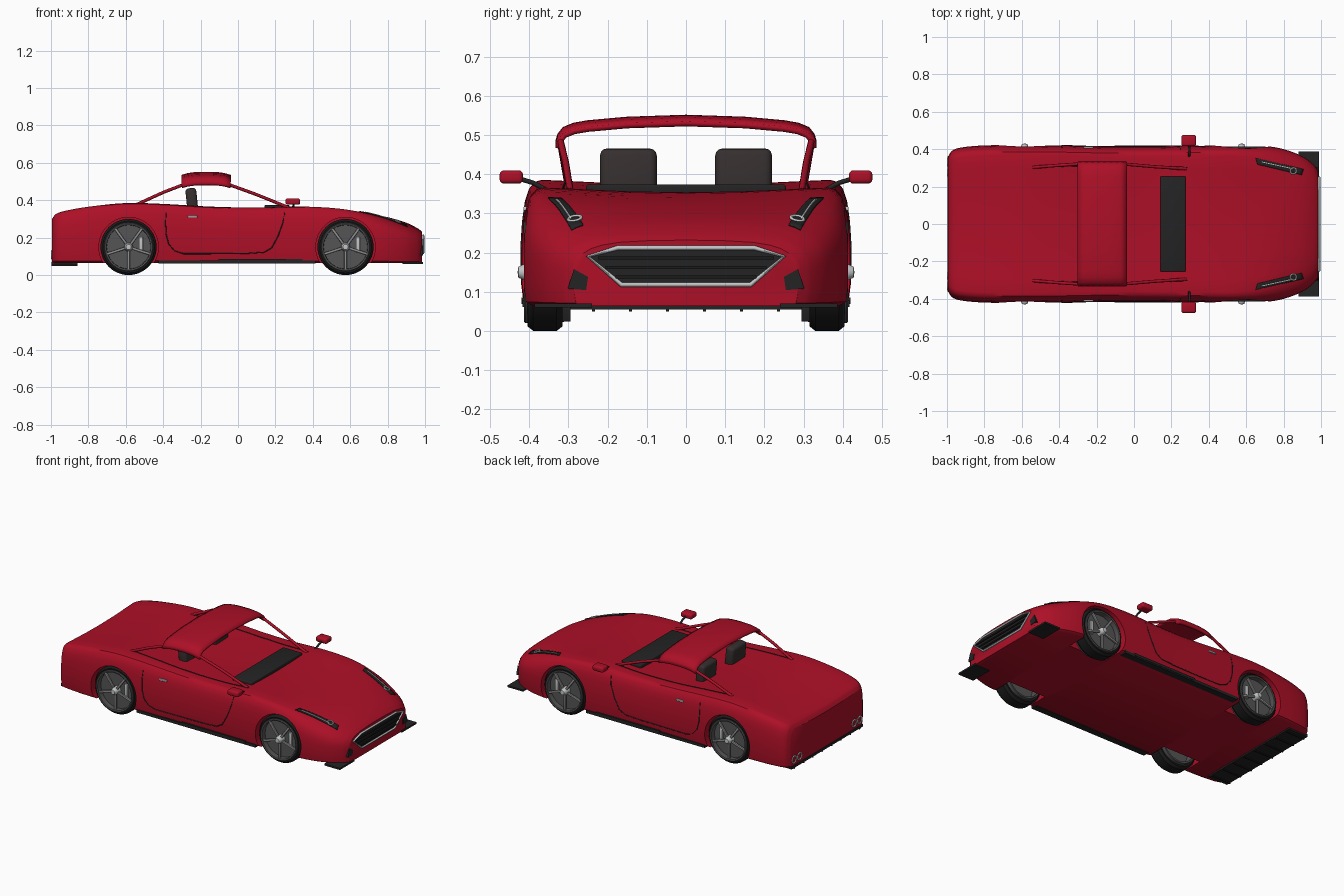
import bpy, bmesh, math
from mathutils import Vector, Matrix
from mathutils.bvhtree import BVHTree

if "Cube" in bpy.data.objects:
    bpy.data.objects.remove(bpy.data.objects["Cube"])


def material(name, color, rough=0.5):
    m = bpy.data.materials.new(name)
    m.use_nodes = True
    m.diffuse_color = (*color, 1)
    bsdf = next(n for n in m.node_tree.nodes if n.type == 'BSDF_PRINCIPLED')
    bsdf.inputs["Base Color"].default_value = (*color, 1)
    bsdf.inputs["Roughness"].default_value = rough
    return m


RED = material("red paint", (0.42, 0.005, 0.02))
BLACK = material("black trim", (0.017, 0.017, 0.017))
TYRE = material("tyre rubber", (0.011, 0.011, 0.011))
SEAT = material("dark leather", (0.036, 0.028, 0.028))
GREY = material("dark alloy", (0.09, 0.09, 0.09))
ALLOY = material("light alloy", (0.27, 0.27, 0.28))
CHROME = material("chrome", (0.55, 0.56, 0.57))


def finish(name, bm, mat, angle=35):
    me = bpy.data.meshes.new(name)
    bm.to_mesh(me)
    bm.free()
    ob = bpy.data.objects.new(name, me)
    bpy.context.collection.objects.link(ob)
    me.materials.append(mat)
    smooth(ob, angle)
    return ob


def smooth(ob, angle=35):
    bpy.ops.object.select_all(action='DESELECT')
    ob.select_set(True)
    bpy.context.view_layer.objects.active = ob
    bpy.ops.object.shade_smooth_by_angle(angle=math.radians(angle))


def box(name, center, size, mat, rot=0, bevel=0):
    bm = bmesh.new()
    bmesh.ops.create_cube(bm, size=1)
    bmesh.ops.scale(bm, vec=size, verts=bm.verts)
    if bevel:
        bmesh.ops.bevel(bm, geom=bm.edges[:], offset=bevel, segments=3, profile=0.5, affect='EDGES')
    bmesh.ops.transform(bm, matrix=Matrix.Translation(center) @ Matrix.Rotation(rot, 4, 'Y'), verts=bm.verts)
    return finish(name, bm, mat)


def tube(name, pts, radius, mat, cyclic=False):
    cu = bpy.data.curves.new(name, 'CURVE')
    cu.dimensions = '3D'
    cu.bevel_depth, cu.bevel_resolution, cu.use_fill_caps = radius, 2, True
    sp = cu.splines.new('POLY')
    sp.points.add(len(pts) - 1)
    for p, co in zip(sp.points, pts):
        p.co = (*co, 1)
    sp.use_cyclic_u = cyclic
    tmp = bpy.data.objects.new(name + "_path", cu)
    bpy.context.collection.objects.link(tmp)
    me = bpy.data.meshes.new_from_object(tmp.evaluated_get(bpy.context.evaluated_depsgraph_get()))
    bpy.data.objects.remove(tmp)
    ob = bpy.data.objects.new(name, me)
    bpy.context.collection.objects.link(ob)
    me.materials.clear()
    me.materials.append(mat)
    smooth(ob, 50)
    return ob


def lathe(name, profile, center, side, mat, steps=48):
    """Spin (offset, radius) points about the y axis through center."""
    bm = bmesh.new()
    vs = [bm.verts.new((r, o * side, 0)) for o, r in profile]
    edges = [bm.edges.new(p) for p in zip(vs, vs[1:])]
    bmesh.ops.spin(bm, geom=vs + edges, axis=(0, 1, 0), cent=(0, 0, 0), angle=math.tau, steps=steps)
    bmesh.ops.remove_doubles(bm, verts=bm.verts, dist=1e-5)
    bmesh.ops.recalc_face_normals(bm, faces=bm.faces)
    bmesh.ops.translate(bm, vec=center, verts=bm.verts)
    return finish(name, bm, mat)


def prism(name, yz, x0, x1, mat):
    bm = bmesh.new()
    f = bm.faces.new([bm.verts.new((x0, y, z)) for y, z in yz])
    ext = bmesh.ops.extrude_face_region(bm, geom=[f])["geom"]
    bmesh.ops.translate(bm, vec=(x1 - x0, 0, 0), verts=[v for v in ext if isinstance(v, bmesh.types.BMVert)])
    bmesh.ops.recalc_face_normals(bm, faces=bm.faces)
    return finish(name, bm, mat)


# Body shell: cross-sections lofted along x; keys are x, half width, top height
KEYS = [(-.995, .36, .30), (-.975, .39, .325), (-.93, .408, .342), (-.8, .42, .365), (-.6, .422, .385),
        (-.4, .42, .38), (-.15, .415, .365), (.1, .415, .36), (.35, .418, .366), (.55, .42, .355),
        (.7, .417, .335), (.8, .40, .312), (.9, .362, .28), (.96, .318, .25), (.985, .285, .232)]
SECTION = [(0, 0), (.94, 0), (.985, .04), (1, .2), (1, .5), (.99, .7), (.975, .83), (.95, .93),
           (.915, .985), (.87, 1), (.7, .99), (.35, .968), (0, .96)]
NOSE = SECTION[:5] + [(.99, .62), (.965, .72), (.92, .8), (.85, .87), (.76, .92), (.6, .965), (.35, .99), (0, 1)]
FLOOR = .064


def slope(i, k):
    a, b = KEYS[max(i - 1, 0)], KEYS[min(i + 1, len(KEYS) - 1)]
    return (b[k] - a[k]) / (b[0] - a[0])


def station(i, t):
    a, b = KEYS[i], KEYS[i + 1]
    d = b[0] - a[0]
    out = [a[0] + d * t]
    for k in (1, 2):
        out.append((2*t**3 - 3*t*t + 1) * a[k] + (t**3 - 2*t*t + t) * d * slope(i, k)
                   + (3*t*t - 2*t**3) * b[k] + (t**3 - t*t) * d * slope(i + 1, k))
    return out


def build_body():
    rings = [station(i, j / 4) for i in range(len(KEYS) - 1) for j in range(4)] + [KEYS[-1]]
    bm = bmesh.new()
    loops = []
    for x, w, top in rings:
        t = min(max((x - .5) / .45, 0), 1)
        t = t * t * (3 - 2 * t)
        half = [(w * (a[0] * (1 - t) + b[0] * t), FLOOR + (top - FLOOR) * (a[1] * (1 - t) + b[1] * t))
                for a, b in zip(SECTION, NOSE)]
        full = half + [(-y, z) for y, z in half[-2:0:-1]]
        loops.append([bm.verts.new((x, y, z)) for y, z in full])
    for a, b in zip(loops, loops[1:]):
        for k in range(len(a)):
            n = (k + 1) % len(a)
            bm.faces.new((a[k], a[n], b[n], b[k]))
    bm.faces.new(loops[0])
    bm.faces.new(loops[-1])
    bmesh.ops.recalc_face_normals(bm, faces=bm.faces)
    tree = BVHTree.FromBMesh(bm)
    return finish("body_shell", bm, RED), tree


body, surface = build_body()
WHEELS = [(x, s) for x in (-.585, .575) for s in (1, -1)]
WHEEL_Z = .15

# Wheel arches cut out of the shell
for x, s in WHEELS:
    cutter = lathe("arch_cutter", [(.27, 0), (.27, .159), (.5, .159), (.5, 0)], (x, 0, WHEEL_Z), s, RED, 64)
    mod = body.modifiers.new("arch", 'BOOLEAN')
    mod.operation, mod.solver, mod.object = 'DIFFERENCE', 'EXACT', cutter
    cut = bpy.data.meshes.new_from_object(body.evaluated_get(bpy.context.evaluated_depsgraph_get()))
    body.modifiers.clear()
    body.data = cut
    bpy.data.objects.remove(cutter)
smooth(body, 35)


def drape(p, direction, lift):
    d = Vector(direction)
    hit, normal, *_ = surface.ray_cast(Vector(p) - d * 2, d)
    return hit + normal * lift if hit else Vector(p)


def patch(name, corners, mat, lift=.003, nu=14, nv=4):
    """Thin plate laid onto the upper surface, from four (x, y) corners."""
    a, b, c, d = [Vector((*p, 0)) for p in corners]
    bm = bmesh.new()
    g = [[bm.verts.new(drape(a.lerp(b, i / nu).lerp(d.lerp(c, i / nu), j / nv), (0, 0, -1), lift))
          for j in range(nv + 1)] for i in range(nu + 1)]
    for i in range(nu):
        for j in range(nv):
            bm.faces.new((g[i][j], g[i + 1][j], g[i + 1][j + 1], g[i][j + 1]))
    bmesh.ops.recalc_face_normals(bm, faces=bm.faces)
    ob = finish(name, bm, mat)
    mod = ob.modifiers.new("thickness", 'SOLIDIFY')
    mod.thickness, mod.offset = .004, 0


def circle(n, r):
    return [(r * math.cos(math.tau * i / n), r * math.sin(math.tau * i / n)) for i in range(n)]


# Wheels
for x, s in WHEELS:
    c = Vector((x, .36 * s, WHEEL_Z))
    lathe("tyre", [(-.042, .12), (-.045, .138), (-.03, .15), (.03, .15), (.045, .138), (.042, .12)], c, s, TYRE)
    lathe("rim", [(-.065, .116), (-.065, .126), (.05, .13), (.054, .126), (.052, .118), (-.065, .116)], c, s, GREY)
    lathe("brake_disc", [(.0, 0), (.0, .117), (.02, .117), (.02, 0)], c, s, GREY)
    lathe("hub", [(.02, .024), (.05, .022), (.068, .014), (.07, 0)], c, s, CHROME, 24)
    box("brake_caliper", c + Vector((.066, .024 * s, .012)), (.022, .014, .085), CHROME, 0, .004)
    for k in range(5):
        turn = math.tau * k / 5 + math.pi / 2
        arm = Matrix.Rotation(turn, 3, 'Y') @ Vector((.067, 0, 0))
        box("wheel_spoke", c + arm + Vector((0, .04 * s, 0)), (.11, .012, .014), ALLOY, turn, .003)

# Roof hoop: crowned band
HOOP = [(.327, .482), (.322, .5), (.31, .515), (.285, .525), (.25, .531), (.15, .54), (0, .545)]
bm = bmesh.new()
arch = HOOP + [(-y, z) for y, z in HOOP[-2::-1]]
cols = [[bm.verts.new((-.17 + .13 * u, y, z - .016 * abs(u) ** 3)) for y, z in arch]
        for u in (-1, -.75, -.5, -.25, 0, .25, .5, .75, 1)]
for a, b in zip(cols, cols[1:]):
    for k in range(len(arch) - 1):
        bm.faces.new((a[k], b[k], b[k + 1], a[k + 1]))
bmesh.ops.recalc_face_normals(bm, faces=bm.faces)
roof = finish("roof_hoop", bm, RED, 50)
mod = roof.modifiers.new("thickness", 'SOLIDIFY')
mod.thickness, mod.offset = .014, 0

# Parts repeated on both sides
DOOR = [(.25, .335), (.24, .28), (.215, .21), (.18, .145), (.14, .122), (.05, .116), (-.15, .114), (-.29, .114),
        (-.34, .13), (-.37, .165), (-.385, .22), (-.387, .28), (-.385, .335)]
for s in (1, -1):
    tube("front_pillar", [(.28, .295 * s, .357), (.1, .307 * s, .43), (-.06, .321 * s, .488)], .0085, RED)
    tube("rear_pillar", [(-.54, .303 * s, .378), (-.4, .314 * s, .442), (-.28, .322 * s, .488)], .0085, RED)
    tube("window_seal", [drape((-.54 + .055 * i, s * (.302 + .012 * math.sin(i / 15 * math.pi)), 0), (0, 0, -1), 0)
                         for i in range(16)], .003, BLACK)
    tube("door_seam", [drape((x, 0, z), (0, -s, 0), 0) for x, z in DOOR], .0028, BLACK)
    box("door_handle", drape((-.243, 0, .312), (0, -s, 0), .002), (.052, .012, .011), CHROME, 0, .003)
    box("seat", (-.247, .147 * s, .4), (.058, .145, .13), SEAT, -.1, .018)
    box("mirror", (.293, .446 * s, .393), (.078, .06, .034), RED, 0, .011)
    tube("mirror_stalk", [(.295, .36 * s, .362), (.297, .39 * s, .378), (.295, .43 * s, .39)], .006, BLACK)
    box("side_skirt", (-.005, .397 * s, .07), (.84, .042, .018), BLACK)
    box("skirt_blade", (.12, .409 * s, .077), (.45, .022, .016), BLACK)
    box("front_splitter", (.935, .313 * s, .065), (.11, .147, .011), BLACK)
    patch("headlight", [(.65, .352 * s), (.905, .292 * s), (.895, .262 * s), (.66, .318 * s)], BLACK)
    patch("headlight_strip", [(.68, .334 * s), (.85, .296 * s), (.85, .291 * s), (.68, .329 * s)], CHROME, .006)
    lamp = [drape((.85 + a, s * .283 + b, 0), (0, 0, -1), .005) for a, b in circle(20, .016)]
    tube("headlight_ring", lamp, .004, CHROME, True)
    prism("bumper_intake", [(.302 * s, .108), (.286 * s, .158), (.25 * s, .138), (.255 * s, .104)],
          .935, .988, BLACK)
    for y in (.275, .33):
        tube("tail_ring", [(-.994, y * s + a, .108 + b) for a, b in circle(24, .021)], .005, CHROME, True)

# Grille: dark panel, slats and bright frame
HEX = [(.25, .19), (.175, .212), (-.175, .212), (-.25, .19), (-.165, .118), (.165, .118)]
prism("grille_panel", HEX, .95, .988, BLACK)
tube("grille_frame", [(.99, y, z) for y, z in HEX], .006, CHROME, True)
for z, w in ((.138, .36), (.162, .41), (.186, .45)):
    box("grille_slat", (.989, 0, z), (.012, w, .008), TYRE)

# Dashboard and rear diffuser
box("dashboard", (.208, 0, .358), (.135, .51, .032), BLACK, 0, .006)
box("rear_diffuser", (-.928, 0, .063), (.14, .72, .016), BLACK)
for k in range(8):
    box("diffuser_fin", (-.928, -.33 + .66 * k / 7, .056), (.14, .008, .014), TYRE)
